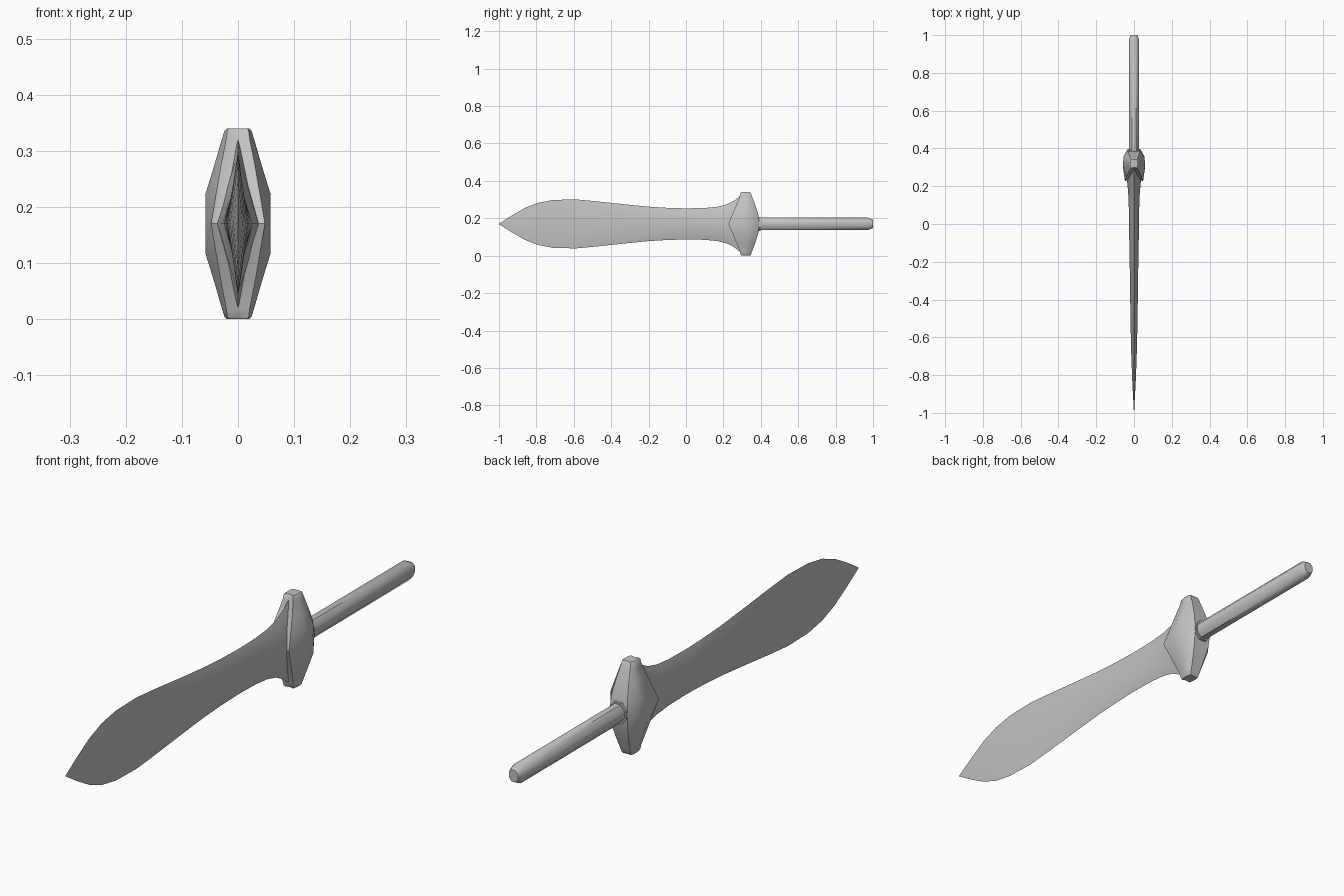
import bpy, bmesh, math

cube = bpy.data.objects.get("Cube")
if cube:
    bpy.data.objects.remove(cube, do_unlink=True)

MID = 0.17  # height of the sword's long axis

metal = bpy.data.materials.new("plain grey")
metal.use_nodes = True
GREY = (0.55, 0.55, 0.55, 1)
metal.diffuse_color = GREY
metal.node_tree.nodes["Principled BSDF"].inputs["Base Color"].default_value = GREY


def loft(name, rings, angle):
    """Skin a row of equal closed rings, cap both ends, smooth by angle."""
    bm = bmesh.new()
    rows = [[bm.verts.new(p) for p in ring] for ring in rings]
    n = len(rows[0])
    for a, b in zip(rows, rows[1:]):
        for i in range(n):
            j = (i + 1) % n
            bm.faces.new((a[i], a[j], b[j], b[i]))
    bm.faces.new(rows[0])
    bm.faces.new(rows[-1])
    bmesh.ops.remove_doubles(bm, verts=bm.verts, dist=0.0002)
    bmesh.ops.recalc_face_normals(bm, faces=bm.faces)
    mesh = bpy.data.meshes.new(name)
    bm.to_mesh(mesh)
    bm.free()
    mesh.materials.append(metal)
    obj = bpy.data.objects.new(name, mesh)
    bpy.context.collection.objects.link(obj)
    bpy.ops.object.select_all(action='DESELECT')
    obj.select_set(True)
    bpy.context.view_layer.objects.active = obj
    bpy.ops.object.shade_smooth_by_angle(angle=math.radians(angle))
    return obj


# Leaf-shaped blade: y, half height, half thickness of a diamond section
blade = [(-1.0, 0.001, 0.0006), (-0.93, 0.046, 0.004), (-0.86, 0.086, 0.008),
         (-0.79, 0.113, 0.011), (-0.71, 0.128, 0.014), (-0.59, 0.131, 0.017),
         (-0.48, 0.121, 0.019), (-0.34, 0.106, 0.021), (-0.2, 0.092, 0.023),
         (-0.1, 0.086, 0.025), (0.0, 0.083, 0.026), (0.1, 0.085, 0.028),
         (0.17, 0.092, 0.031), (0.22, 0.105, 0.036), (0.26, 0.126, 0.039),
         (0.29, 0.15, 0.04), (0.31, 0.15, 0.04)]
loft("blade", [[(t, y, MID), (0, y, MID + h), (-t, y, MID), (0, y, MID - h)]
               for y, h, t in blade], 40)

# Guard: height from axis, inner lip x, outer lip x, widest x, back x, front y, back y
half = [(0.0, 0.040, 0.048, 0.058, 0.036, 0.226, 0.392),
        (0.053, 0.027, 0.039, 0.058, 0.033, 0.249, 0.386),
        (0.105, 0.013, 0.030, 0.042, 0.026, 0.271, 0.369),
        (0.150, 0.002, 0.021, 0.029, 0.020, 0.289, 0.352),
        (0.166, 0.001, 0.019, 0.024, 0.018, 0.292, 0.346),
        (0.170, 0.001, 0.016, 0.020, 0.015, 0.296, 0.342)]
levels = [(-r[0],) + r[1:] for r in reversed(half[1:])] + half
guard = []
for d, xi, xo, w, xb, yf, yb in levels:
    depth = yb - yf
    side = [(xi, yf + 0.004), (xo, yf), (w, yf + depth * 0.42),
            (w * 0.97, yf + depth * 0.78), (xb, yb)]
    outline = side + [(-x, y) for x, y in reversed(side)]
    guard.append([(x, y, MID + d) for x, y in outline])
loft("guard", guard, 35)


# Eight-sided bars along the axis: y and radius, with separate x and z scale
def bar(name, stations, sx, sz, angle):
    rings = []
    for y, r in stations:
        rings.append([(sx * r * math.cos(a), y, MID + sz * r * math.sin(a))
                      for a in (math.tau * (i + 0.5) / 8 for i in range(8))])
    return loft(name, rings, angle)


bar("collar", [(0.36, 1.15), (0.397, 1.15)], 0.032, 0.036, 30)
bar("grip", [(0.36, 1.0), (0.975, 1.0), (1.0, 0.65)], 0.030, 0.036, 50)
